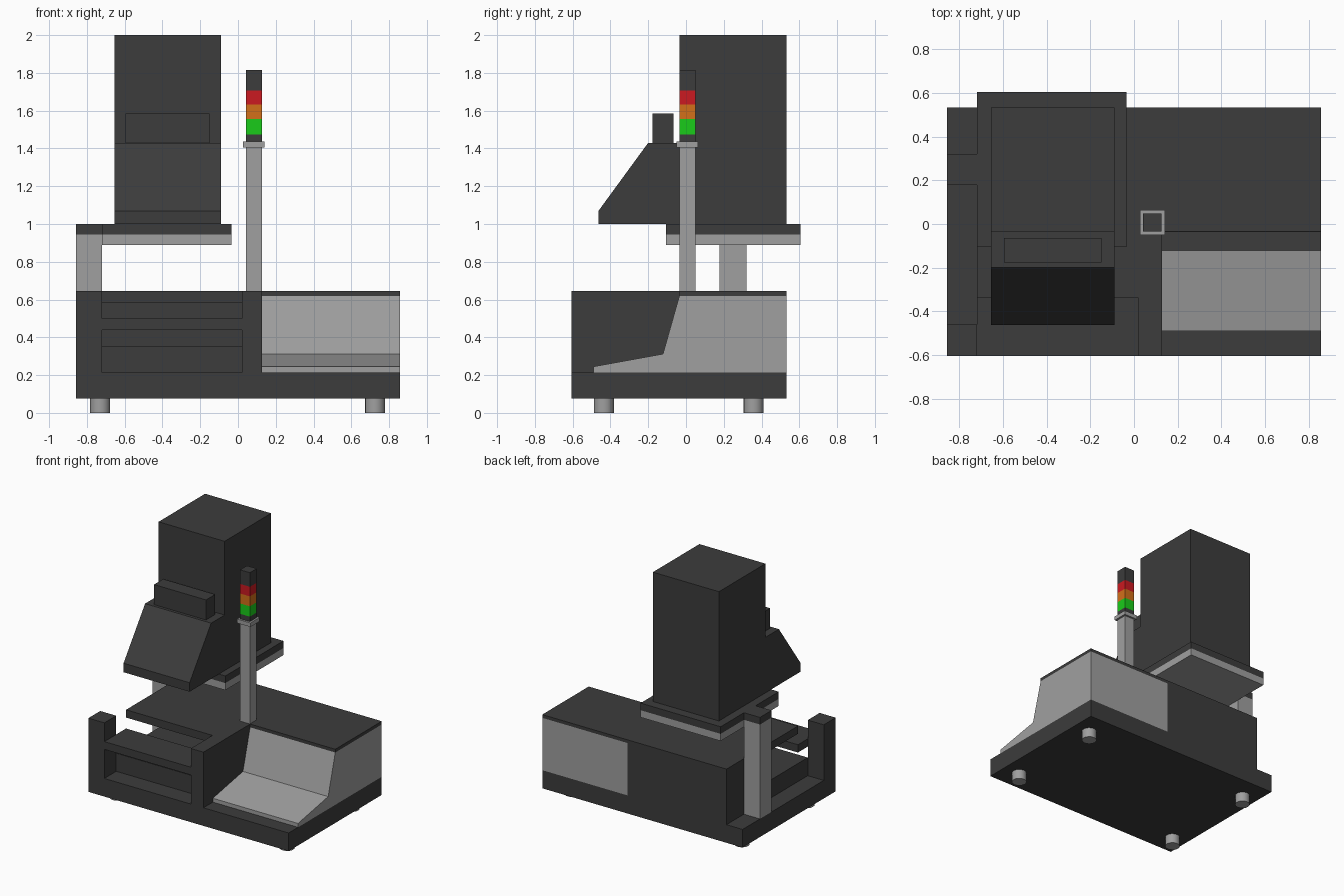
import bpy
import bmesh

if "Cube" in bpy.data.objects:
    bpy.data.objects.remove(bpy.data.objects["Cube"])


def material(name, r, g, b):
    m = bpy.data.materials.new(name)
    m.diffuse_color = (r, g, b, 1)
    m.use_nodes = True
    m.node_tree.nodes["Principled BSDF"].inputs["Base Color"].default_value = m.diffuse_color
    return m


DARK = material("dark", 0.045, 0.045, 0.045)
GREY = material("grey", 0.35, 0.35, 0.35)
GREEN = material("green", 0.01, 0.6, 0.01)
ORANGE = material("orange", 0.65, 0.16, 0.01)
RED = material("red", 0.6, 0.01, 0.015)


def extrude_x(name, profile, x0, x1, mat):
    """Solid made from a (y, z) profile swept from x0 to x1."""
    bm = bmesh.new()
    face = bm.faces.new([bm.verts.new((x0, y, z)) for y, z in profile])
    res = bmesh.ops.extrude_face_region(bm, geom=[face])
    verts = [v for v in res["geom"] if isinstance(v, bmesh.types.BMVert)]
    bmesh.ops.translate(bm, vec=(x1 - x0, 0, 0), verts=verts)
    bmesh.ops.recalc_face_normals(bm, faces=bm.faces)
    mesh = bpy.data.meshes.new(name)
    bm.to_mesh(mesh)
    bm.free()
    mesh.materials.append(mat)
    ob = bpy.data.objects.new(name, mesh)
    bpy.context.collection.objects.link(ob)
    return ob


def box(name, x, y, z, mat=DARK):
    profile = [(y[0], z[0]), (y[1], z[0]), (y[1], z[1]), (y[0], z[1])]
    return extrude_x(name, profile, x[0], x[1], mat)


FRONT, BACK, SIDE = -0.605, 0.533, 0.857
FLOOR, DECK = 0.215, 0.645
BAY = (-0.72, 0.02)      # open bay on the left
POST = (-SIDE, -0.72)

# Feet
for fx in (-0.73, 0.725):
    for fy in (-0.435, 0.357):
        bpy.ops.mesh.primitive_cylinder_add(vertices=16, radius=0.053, depth=0.075,
                                            location=(fx, fy, 0.0375))
        foot = bpy.context.object
        foot.name = "foot"
        foot.data.materials.append(GREY)
        bpy.ops.object.shade_smooth_by_angle()

# Base and shelves of the open bay
box("base_slab", (-SIDE, SIDE), (FRONT, BACK), (0.075, FLOOR))
box("front_corner_block", POST, (FRONT, -0.46), (FLOOR, DECK))
box("rear_body", BAY, (0.17, BACK), (FLOOR, DECK))
box("deck", BAY, (-0.34, 0.17), (0.585, DECK))
box("middle_shelf", BAY, (FRONT, -0.34), (0.44, 0.5))
box("lower_shelf", BAY, (-0.46, 0.17), (FLOOR, 0.355))
box("divider_wall", (0.02, 0.128), (FRONT, BACK), (FLOOR, DECK))

# Sloped console on the right with its dark lid
console = [(-0.49, FLOOR), (-0.49, 0.245), (-0.122, 0.312), (-0.035, 0.62),
           (BACK, 0.62), (BACK, FLOOR)]
extrude_x("console", console, 0.128, SIDE, GREY)
box("console_lid", (0.128, SIDE), (-0.035, BACK), (0.62, DECK))

# Support post and raised platform
box("support_post", POST, (0.178, 0.32), (FLOOR, 0.945), GREY)
box("post_cap", POST, (0.178, 0.32), (0.945, 1.0))
box("platform_bottom", (-0.72, -0.035), (-0.105, 0.605), (0.89, 0.945), GREY)
box("platform_top", (-0.72, -0.035), (-0.105, 0.605), (0.945, 1.0))

# Tower with sloped hood
TOWER = (-0.655, -0.09)
box("tower", TOWER, (-0.035, BACK), (1.0, 2.0))
hood = [(-0.035, 1.0), (-0.463, 1.0), (-0.463, 1.07), (-0.2, 1.43), (-0.035, 1.43)]
extrude_x("hood", hood, *TOWER, DARK)
box("hood_box", (-0.595, -0.15), (-0.177, -0.065), (1.43, 1.585))

# Signal light on its pole
PX, PY = (0.042, 0.126), (-0.035, 0.049)
box("pole", PX, PY, (DECK, 1.405), GREY)
box("pole_collar", (0.027, 0.141), (-0.05, 0.064), (1.405, 1.436), GREY)
levels = [1.436, 1.475, 1.555, 1.632, 1.706, 1.815]
parts = [("light_base", DARK), ("green_light", GREEN), ("orange_light", ORANGE),
         ("red_light", RED), ("light_cap", DARK)]
for (name, mat), z0, z1 in zip(parts, levels, levels[1:]):
    box(name, PX, PY, (z0, z1), mat)
